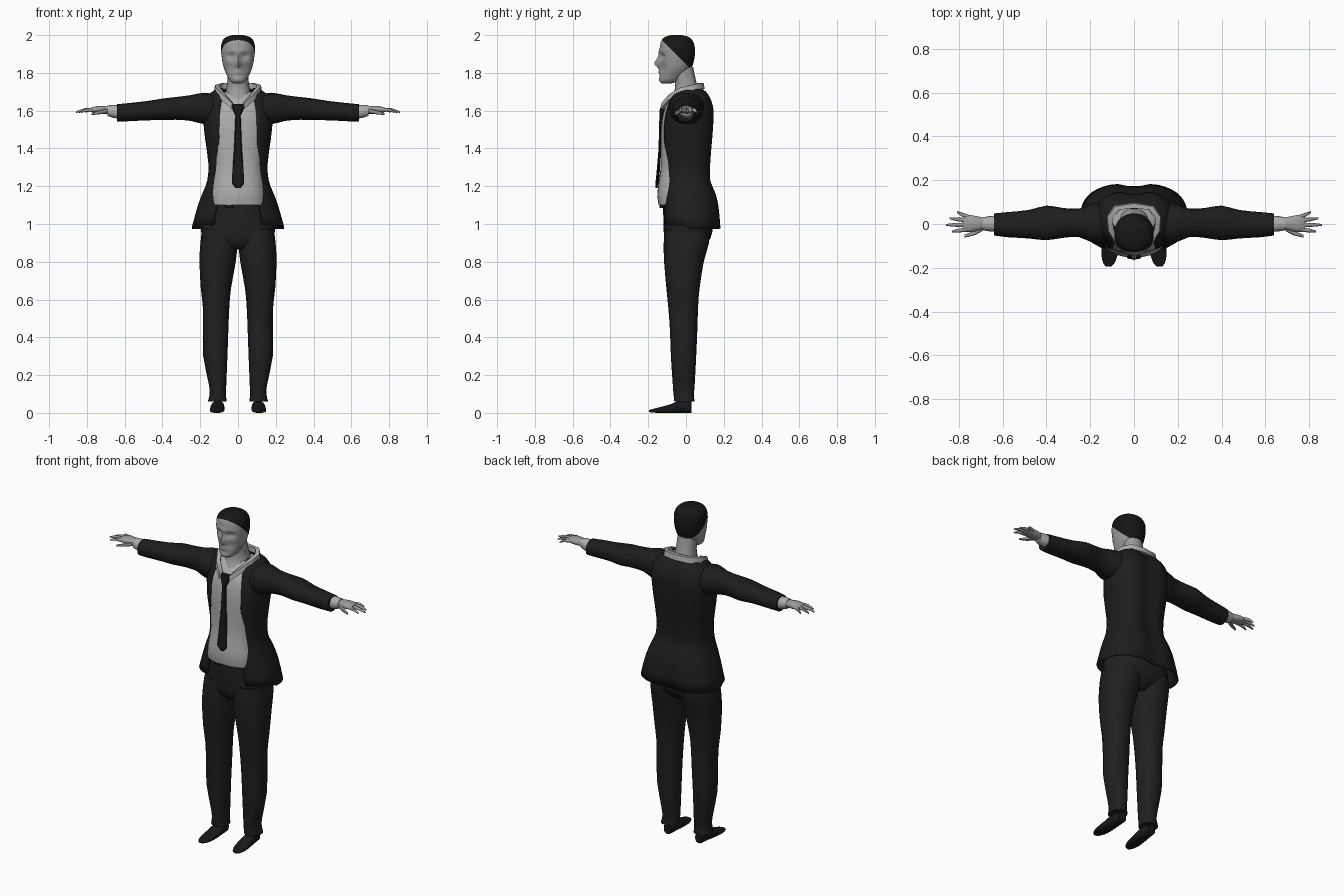
import bpy, bmesh, math
from mathutils import Vector

cube = bpy.data.objects.get("Cube")
if cube:
    bpy.data.objects.remove(cube)


def material(name, value):
    m = bpy.data.materials.new(name)
    m.use_nodes = True
    color = (value, value, value, 1)
    m.diffuse_color = color
    bsdf = next(n for n in m.node_tree.nodes if n.type == 'BSDF_PRINCIPLED')
    bsdf.inputs["Base Color"].default_value = color
    bsdf.inputs["Roughness"].default_value = 0.8
    return m


JACKET = material("jacket black", 0.012)
TROUSERS = material("trouser black", 0.014)
DARK = material("tie and shoe black", 0.009)
HAIR = material("hair black", 0.008)
SHIRT = material("shirt grey", 0.42)
SKIN = material("skin grey", 0.33)


def smooth_rings(rings, sub):
    """Catmull-Rom interpolation of ring parameters."""
    out = []
    for i in range(len(rings) - 1):
        a, b, c, d = (rings[max(0, min(len(rings) - 1, i + k))] for k in (-1, 0, 1, 2))
        for s in range(sub):
            t = s / sub
            out.append([(2 * q + (r - p) * t + (2 * p - 5 * q + 4 * r - w) * t * t
                         + (3 * q - p - 3 * r + w) * t ** 3) / 2
                        for p, q, r, w in zip(a, b, c, d)])
    return out + [list(rings[-1])]


def power(v, p):
    return math.copysign(abs(v) ** p, v)


def finish(name, bm, mats, angle=50):
    bmesh.ops.recalc_face_normals(bm, faces=bm.faces)
    me = bpy.data.meshes.new(name)
    bm.to_mesh(me)
    bm.free()
    ob = bpy.data.objects.new(name, me)
    bpy.context.scene.collection.objects.link(ob)
    for m in mats:
        me.materials.append(m)
    bpy.ops.object.select_all(action='DESELECT')
    ob.select_set(True)
    bpy.context.view_layer.objects.active = ob
    bpy.ops.object.shade_smooth_by_angle(angle=math.radians(angle))
    return ob


def loft(rings, axis='z', side=1, n=16, p=0.9, sub=2, shape=None):
    """Rings: (position, centre, half width, front, back[, front gap])."""
    bm = bmesh.new()
    rows = []
    is_open = len(rings[0]) > 5
    for ring in smooth_rings(rings, sub):
        u, c, h, f, b = ring[:5]
        start = math.asin(min(1, ring[5] / h) ** (1 / p)) if is_open else 0
        row = []
        for k in range(n):
            a = start + (2 * math.pi - 2 * start) * k / (n - 1 if is_open else n)
            w = c + h * power(math.sin(a), p)
            d = (f + b) / 2 - (b - f) / 2 * power(math.cos(a), p)
            co = {'z': (w, d, u), 'x': (u, d, w), 'y': (w, u, d)}[axis]
            co = Vector((co[0] * side, co[1], co[2]))
            row.append(bm.verts.new(shape(co) if shape else co))
        rows.append(row)
    for r, s in zip(rows, rows[1:]):
        for k in range(n - 1 if is_open else n):
            j = (k + 1) % n
            bm.faces.new((r[k], r[j], s[j], s[k]))
    if not is_open:
        bm.faces.new(rows[0])
        bm.faces.new(rows[-1])
    return bm


# Head with brow, eye sockets, nose, lips and chin pushed into its front
def bell(v, width):
    return math.exp(-(v / width) ** 2)


def face(co):
    if co.y < -0.07:
        x, z = co.x, co.z
        co.y -= 0.030 * bell(x, 0.013) * bell(z - 1.85, 0.024)
        co.y -= 0.008 * bell(x, 0.012) * bell(z - 1.885, 0.02)
        co.y += 0.016 * bell(abs(x) - 0.036, 0.02) * bell(z - 1.888, 0.016)
        co.y -= 0.006 * bell(x, 0.06) * bell(z - 1.915, 0.012)
        co.y -= 0.008 * bell(x, 0.022) * bell(z - 1.802, 0.012)
        co.y -= 0.006 * bell(x, 0.025) * bell(z - 1.766, 0.012)
        co.y += 0.008 * bell(abs(x) - 0.045, 0.018) * bell(z - 1.825, 0.025)
    return co


head = loft([(1.745, 0, .022, -.128, -.075), (1.757, 0, .042, -.138, -.04),
             (1.79, 0, .060, -.137, -.005), (1.83, 0, .076, -.137, .030),
             (1.88, 0, .086, -.138, .045), (1.93, 0, .090, -.138, .047),
             (1.965, 0, .084, -.132, .038), (1.988, 0, .065, -.115, .018),
             (2.0, 0, .03, -.08, -.02)], n=44, sub=5, p=.92, shape=face)
# The hairline slopes from forehead to nape
bmesh.ops.bisect_plane(head, geom=head.verts[:] + head.edges[:] + head.faces[:],
                       plane_co=(0, 0, 1.845), plane_no=(0, 1, 1))
for fc in head.faces:
    mid = fc.calc_center_median()
    fc.material_index = int(mid.z + mid.y > 1.845)
finish("head", head, [SKIN, HAIR])

finish("neck", loft([(1.60, 0, .075, -.115, .06), (1.66, 0, .075, -.085, .08),
                     (1.70, 0, .066, -.062, .072), (1.75, 0, .057, -.058, .055),
                     (1.83, 0, .055, -.08, .038)]), [SKIN])

# Shirt, collar and tie
finish("shirt", loft([(1.10, 0, .155, -.145, .10), (1.16, 0, .15, -.152, .10),
                      (1.23, 0, .14, -.143, .10), (1.32, 0, .137, -.133, .10),
                      (1.45, 0, .155, -.134, .11), (1.55, 0, .16, -.128, .12),
                      (1.62, 0, .145, -.11, .12), (1.66, 0, .12, -.085, .10),
                      (1.70, 0, .085, -.045, .08)], n=28, p=.8), [SHIRT])

collar_points = [(.03, -.122, 1.625), (.075, -.085, 1.67), (.108, -.03, 1.705),
                 (.113, .03, 1.72), (.08, .075, 1.73)]
path = [(-x, y, z) for x, y, z in collar_points] + [(0, .085, 1.73)] + collar_points[::-1]
rows = []
bm = bmesh.new()
for x, y, z in path:
    out = Vector((x, y, 0)).normalized() * 0.014
    base = Vector((x, y, z))
    up = Vector((0, 0, 0.016))
    rows.append([bm.verts.new(v) for v in (base + out - up, base + out * .6 + up,
                                           base - out + up, base - out - up)])
for r, s in zip(rows, rows[1:]):
    for k in range(4):
        bm.faces.new((r[k], r[k - 1], s[k - 1], s[k]))
bm.faces.new(rows[0])
bm.faces.new(rows[-1])
finish("shirt_collar", bm, [SHIRT], 60)

finish("tie", loft([(1.19, 0, .012, -.160, -.150), (1.215, 0, .033, -.162, -.145),
                    (1.26, 0, .031, -.157, -.14), (1.40, 0, .021, -.145, -.13),
                    (1.52, 0, .016, -.143, -.125), (1.575, 0, .014, -.14, -.12),
                    (1.60, 0, .026, -.14, -.10), (1.635, 0, .036, -.13, -.09)],
                   n=8, sub=1), [DARK], 30)


# Open jacket with a groove down the middle of its back
def back_groove(co):
    if co.y > 0:
        co.y -= 0.02 * bell(co.x, 0.05)
        co.z -= 0.02 * bell(co.z - 0.99, 0.05)
    return co


jacket = finish("jacket", loft([
    (.995, 0, .245, -.128, .188, .13), (1.10, 0, .212, -.128, .178, .112),
    (1.17, 0, .185, -.126, .162, .108), (1.23, 0, .163, -.122, .138, .105),
    (1.32, 0, .157, -.122, .138, .10), (1.45, 0, .174, -.132, .148, .10),
    (1.55, 0, .184, -.126, .154, .10), (1.62, 0, .182, -.108, .152, .094),
    (1.67, 0, .168, -.088, .135, .088), (1.70, 0, .138, -.066, .115, .084),
    (1.72, 0, .105, -.04, .092, .08)], n=36, p=.8, shape=back_groove), [JACKET])
shell = jacket.modifiers.new("thickness", 'SOLIDIFY')
shell.thickness = 0.008
shell.offset = -1

# Trousers seat and belt buckle
finish("trouser_seat", loft([(.865, 0, .10, -.08, .07), (.90, 0, .17, -.11, .115),
                             (.96, 0, .195, -.118, .14), (1.04, 0, .185, -.12, .14),
                             (1.12, 0, .15, -.125, .11)], n=24, p=.85), [TROUSERS])
finish("belt_buckle", loft([(1.085, -.045, .02, -.14, -.10),
                            (1.115, -.045, .02, -.14, -.10)], n=8, sub=1), [DARK])

FINGERS = {"index": (-.025, -.034, .832), "middle": (-.004, -.004, .858),
           "ring": (.016, .026, .842), "little": (.032, .055, .808)}

for side, label in ((1, "left"), (-1, "right")):
    finish(label + "_trouser_leg", loft([
        (.06, .110, .050, -.062, .045), (.10, .107, .043, -.066, .042),
        (.15, .108, .046, -.070, .046), (.30, .120, .064, -.080, .054),
        (.44, .118, .067, -.085, .060), (.56, .116, .070, -.094, .064),
        (.66, .117, .080, -.104, .072), (.80, .108, .096, -.116, .094),
        (.90, .101, .098, -.118, .122), (.97, .100, .090, -.112, .125)],
        side=side, p=.85), [TROUSERS])
    finish(label + "_shoe", loft([
        (.028, .105, .024, 0, .06), (-.04, .107, .034, 0, .062),
        (-.08, .109, .038, 0, .046), (-.14, .112, .037, 0, .030),
        (-.18, .115, .025, .002, .020), (-.195, .117, .010, .005, .014)],
        axis='y', side=side, p=.75), [DARK])
    finish(label + "_sleeve", loft([
        (.11, 1.61, .075, -.075, .10), (.18, 1.612, .083, -.088, .095),
        (.25, 1.614, .068, -.060, .070), (.33, 1.612, .060, -.064, .074),
        (.40, 1.607, .057, -.074, .084), (.48, 1.600, .051, -.066, .064),
        (.58, 1.592, .048, -.060, .054), (.64, 1.588, .046, -.052, .048)],
        axis='x', side=side), [JACKET])
    finish(label + "_cuff", loft([
        (.62, 1.592, .036, -.036, .038), (.66, 1.596, .034, -.034, .036),
        (.69, 1.600, .028, -.028, .030)], axis='x', side=side), [SHIRT])
    finish(label + "_palm", loft([
        (.67, 1.601, .018, -.020, .024), (.71, 1.604, .021, -.030, .034),
        (.75, 1.606, .018, -.037, .041), (.78, 1.604, .011, -.032, .038)],
        axis='x', side=side), [SKIN])
    for finger, (y0, y1, tip) in FINGERS.items():
        mid, ym = (.765 + tip) / 2, (y0 + y1) / 2
        finish(f"{label}_{finger}_finger", loft([
            (.755, 1.605, .010, y0 - .010, y0 + .010),
            (mid, 1.604, .009, ym - .009, ym + .009),
            (tip, 1.592, .004, y1 - .004, y1 + .004)],
            axis='x', side=side, n=8), [SKIN])
    finish(label + "_thumb", loft([
        (.69, 1.600, .012, -.030, -.008), (.73, 1.592, .011, -.052, -.030),
        (.775, 1.582, .005, -.062, -.050)], axis='x', side=side, n=8), [SKIN])
